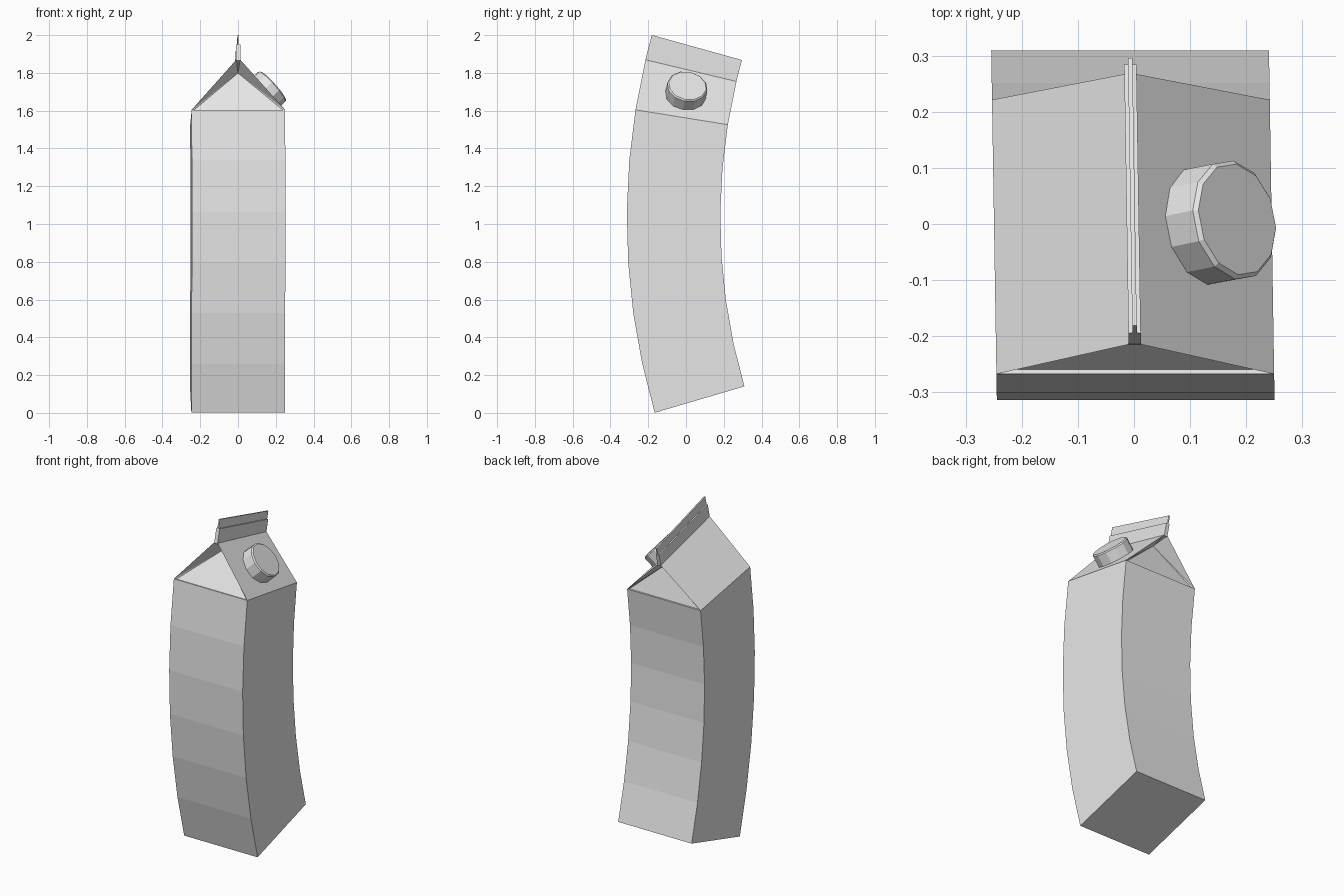
import bpy, bmesh, math
from mathutils import Matrix, Vector

cube = bpy.data.objects.get("Cube")
if cube:
    bpy.data.objects.remove(cube)

HALF = 0.2475        # half width of the carton
BODY_TOP = 1.51      # heights are measured along the curved spine
RIDGE, SEAM, TOP = 1.763, 1.839, 1.888
RADIUS, START = 3.39, -0.286

grey = bpy.data.materials.new("plain grey")
grey.use_nodes = True
grey.diffuse_color = (0.8, 0.8, 0.8, 1)
grey.node_tree.nodes["Principled BSDF"].inputs["Base Color"].default_value = grey.diffuse_color


def bend(p):
    """Wrap an upright point around the arc, with a slight yaw."""
    a = START + p.z / RADIUS
    r = RADIUS - p.y
    y = RADIUS - 0.066 - r * math.cos(a)
    return Vector((p.x - 0.016 * y - 0.002, y, 1.027 + r * math.sin(a)))


def finish(name, bm):
    bmesh.ops.recalc_face_normals(bm, faces=bm.faces)
    for v in bm.verts:
        v.co = bend(v.co)
    mesh = bpy.data.meshes.new(name)
    bm.to_mesh(mesh)
    bm.free()
    mesh.materials.append(grey)
    obj = bpy.data.objects.new(name, mesh)
    bpy.context.collection.objects.link(obj)
    return obj


def box(name, half_x, half_y, low, high, steps=1):
    """Box cut into equal steps along its height."""
    bm = bmesh.new()
    corners = [(-1, -1), (1, -1), (1, 1), (-1, 1)]
    rings = []
    for i in range(steps + 1):
        z = low + (high - low) * i / steps
        rings.append([bm.verts.new((sx * half_x, sy * half_y, z)) for sx, sy in corners])
    for a, b in zip(rings, rings[1:]):
        for i in range(4):
            j = (i + 1) % 4
            bm.faces.new((a[i], a[j], b[j], b[i]))
    bm.faces.new(rings[0])
    bm.faces.new(rings[-1])
    return finish(name, bm)


# Curved body and the two layers of the sealed fin
box("carton_body", HALF, HALF, 0, BODY_TOP, 6)
box("fin_lower", 0.011, HALF, RIDGE - 0.005, SEAM, 1)
box("fin_upper", 0.004, HALF, SEAM, TOP, 1)

# Gable roof with folded-in end panels
bm = bmesh.new()
corner, ridge, base, apex = {}, {}, {}, {}
for sy in (-1, 1):
    apex[sy] = bm.verts.new((0, sy * (HALF - 0.1), 1.715))
    for sx in (-1, 1):
        k = (sx, sy)
        corner[k] = bm.verts.new((sx * HALF, sy * HALF, BODY_TOP))
        ridge[k] = bm.verts.new((sx * 0.01, sy * HALF, RIDGE))
        base[k] = bm.verts.new((sx * (HALF - 0.012), sy * (HALF - 0.008), BODY_TOP))
for sx in (-1, 1):
    f, b = (sx, -1), (sx, 1)
    bm.faces.new((corner[f], corner[b], ridge[b], ridge[f]))
    for k in (f, b):
        bm.faces.new((corner[k], ridge[k], apex[k[1]]))
        bm.faces.new((corner[k], apex[k[1]], base[k]))
for sy in (-1, 1):
    l, r = (-1, sy), (1, sy)
    bm.faces.new((base[l], base[r], apex[sy]))
    bm.faces.new((ridge[l], ridge[r], apex[sy]))
bm.faces.new((ridge[-1, -1], ridge[1, -1], ridge[1, 1], ridge[-1, 1]))
bm.faces.new((corner[-1, -1], base[-1, -1], base[1, -1], corner[1, -1],
              corner[1, 1], base[1, 1], base[-1, 1], corner[-1, 1]))
finish("gable_roof", bm)

# Screw cap standing square on the left roof panel
slope = Vector((RIDGE - BODY_TOP, 0, HALF - 0.01)).normalized()
bm = bmesh.new()
bmesh.ops.create_cone(bm, cap_ends=True, segments=12, radius1=0.108, radius2=0.108, depth=0.08)
rim = [e for e in bm.edges if all(v.co.z > 0 for v in e.verts)]
bmesh.ops.bevel(bm, geom=rim, offset=0.007, segments=1, affect='EDGES')
spot = Vector((0.135, 0, 1.632)) + slope * 0.03
turn = slope.to_track_quat('Z', 'Y').to_matrix().to_4x4()
bmesh.ops.transform(bm, matrix=Matrix.Translation(spot) @ turn, verts=bm.verts)
finish("screw_cap", bm)
